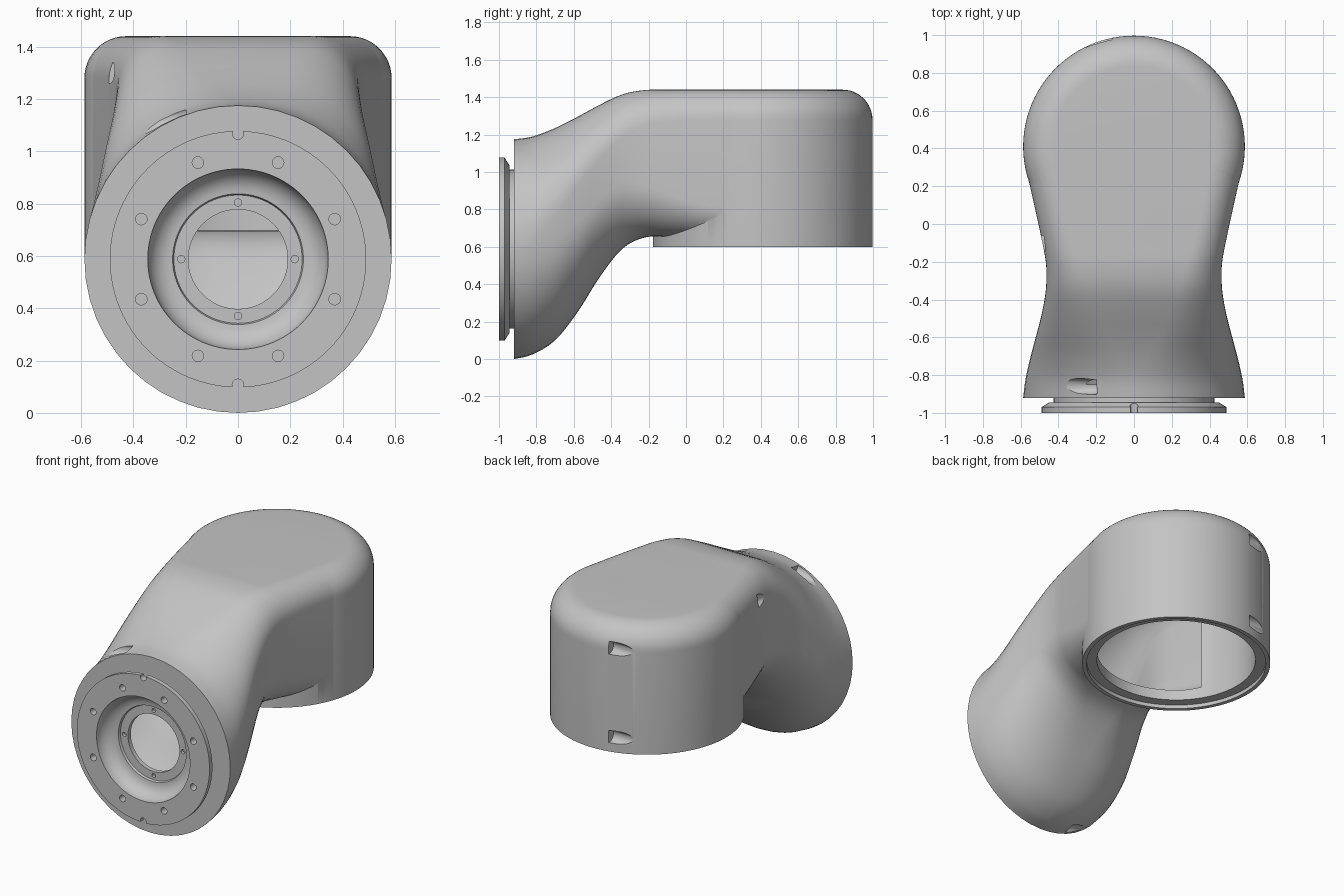
import bpy, bmesh, math
from mathutils import Matrix, Vector

cube = bpy.data.objects.get("Cube")
if cube:
    bpy.data.objects.remove(cube, do_unlink=True)

grey = bpy.data.materials.new("cast_grey")
grey.use_nodes = True
grey.diffuse_color = (0.55, 0.55, 0.55, 1)
grey.node_tree.nodes["Principled BSDF"].inputs["Base Color"].default_value = (0.55, 0.55, 0.55, 1)

R, ZC, YC, TOP, BASE = 0.587, 0.5875, 0.41, 1.44, 0.6
FILLET = 0.16


def finish(name, bm, matrix=Matrix()):
    bmesh.ops.remove_doubles(bm, verts=bm.verts, dist=1e-5)
    bmesh.ops.recalc_face_normals(bm, faces=bm.faces)
    bm.transform(matrix)
    mesh = bpy.data.meshes.new(name)
    bm.to_mesh(mesh)
    bm.free()
    mesh.materials.append(grey)
    obj = bpy.data.objects.new(name, mesh)
    bpy.context.collection.objects.link(obj)
    return obj


def skin(bm, rings, closed):
    """Join equal rings of points with quads; cap the ends when not closed."""
    rows = [[bm.verts.new(p) for p in ring] for ring in rings]
    n = len(rows[0])
    pairs = list(zip(rows, rows[1:])) + ([(rows[-1], rows[0])] if closed else [])
    for a, b in pairs:
        for i in range(n):
            j = (i + 1) % n
            bm.faces.new((a[i], a[j], b[j], b[i]))
    if not closed:
        bm.faces.new(rows[0])
        bm.faces.new(rows[-1])


def lathe(name, profile, matrix, closed=False, sides=96):
    bm = bmesh.new()
    turn = [math.tau * i / sides for i in range(sides)]
    skin(bm, [[(r * math.cos(t), r * math.sin(t), h) for t in turn] for r, h in profile], closed)
    return finish(name, bm, matrix)


def rod(name, radius, length, centre, direction, sides=24):
    rot = Vector(direction).to_track_quat('Z', 'Y').to_matrix().to_4x4()
    h = length / 2
    return lathe(name, [(radius, -h), (radius, h)], Matrix.Translation(centre) @ rot, sides=sides)


def boolean(obj, tool, operation='DIFFERENCE'):
    mod = obj.modifiers.new("cut", 'BOOLEAN')
    mod.operation, mod.object, mod.solver = operation, tool, 'EXACT'
    bpy.context.view_layer.objects.active = obj
    bpy.ops.object.modifier_apply(modifier=mod.name)
    bpy.data.objects.remove(tool, do_unlink=True)


# Neck stations: y, half width, top, bottom, top corner radius, bottom corner radius
STATIONS = [
    (-0.92, R, 1.175, 0.0, R, R),
    (-0.82, 0.574, 1.19, 0.025, 0.55, 0.565),
    (-0.7, 0.547, 1.235, 0.1, 0.47, 0.53),
    (-0.58, 0.515, 1.295, 0.25, 0.37, 0.48),
    (-0.46, 0.485, 1.36, 0.44, 0.29, 0.42),
    (-0.34, 0.466, 1.415, 0.59, 0.23, 0.35),
    (-0.22, 0.465, 1.438, 0.65, 0.19, 0.28),
    (-0.1, 0.485, TOP, 0.655, 0.17, 0.23),
    (0.1, 0.528, TOP, 0.655, FILLET, 0.17),
    (0.3, 0.572, TOP, 0.655, FILLET, 0.15),
    (YC, R, TOP, 0.655, FILLET, 0.15),
]


def smooth_rows(rows, steps):
    out = []
    for i in range(len(rows) - 1):
        a, b, c, d = (rows[min(max(k, 0), len(rows) - 1)] for k in range(i - 1, i + 3))
        for s in range(steps):
            t = s / steps
            out.append([q + t / 2 * (r - p + t * (2 * p - 5 * q + 4 * r - u + t * (3 * (q - r) + u - p)))
                        for p, q, r, u in zip(a, b, c, d)])
    return out + [list(rows[-1])]


def section(y, w, top, bottom, rt, rb, inset, n=12):
    w, top, bottom = w - inset, top - inset, bottom + inset
    rt, rb = (max(0.04, min(r - inset, w)) for r in (rt, rb))
    corners = [(w - rt, top - rt, rt), (rt - w, top - rt, rt),
               (rb - w, bottom + rb, rb), (w - rb, bottom + rb, rb)]
    return [(x + r * math.cos(a), y, z + r * math.sin(a))
            for q, (x, z, r) in enumerate(corners)
            for a in [math.pi / 2 * (q + k / n) for k in range(n + 1)]]


def neck(name, inset=0.0):
    bm = bmesh.new()
    rows = smooth_rows(STATIONS, 4)
    if inset:
        rows = [r for r in rows if -0.87 < r[0] < 0.2]
    skin(bm, [section(*row, inset) for row in rows], False)
    return finish(name, bm)


def domed(name, radius, base, top, fillet):
    """Upright drum with a rounded top edge."""
    arc = [math.pi / 2 * k / 12 for k in range(13)]
    profile = [(radius, base)]
    profile += [(radius - fillet + fillet * math.cos(a), top - fillet + fillet * math.sin(a)) for a in arc]
    return lathe(name, profile, Matrix.Translation((0, YC, 0)))


# Outer casting: flared neck joined to the upright drum
shell = neck("elbow_shell")
boolean(shell, domed("drum", R, BASE, TOP, FILLET), 'UNION')

# Hollow inside, lower seat and front bore
boolean(shell, domed("drum_cavity", 0.495, 0.5, 1.37, 0.1))
boolean(shell, rod("lower_seat", 0.56, 0.2, (0, YC, 0.525), (0, 0, 1), 96))
boolean(shell, neck("neck_cavity", 0.04))
boolean(shell, rod("front_bore", 0.42, 0.3, (0, -0.9, ZC), (0, 1, 0), 96))

# Slanted screw pockets: point, surface normal, drilling direction, slant, length
back = Vector((-0.4, 0.917, 0))
back_point = Vector((0, YC, 0)) + back * R
along = Vector((0.917, 0.4, 0))
pockets = [
    (back_point + Vector((0, 0, 0.7)), back, along, 0.45, 0.26),
    (back_point + Vector((0, 0, 1.29)), back, along, 0.45, 0.26),
    (Vector((-0.3, -0.86, 1.09)), Vector((-0.45, 0, 0.9)), Vector((0.9, 0, 0.45)), 0.3, 0.24),
    (Vector((-0.3, -0.86, 0.085)), Vector((-0.45, 0, -0.9)), Vector((0.9, 0, -0.45)), 0.3, 0.24),
    (Vector((-0.48, -0.13, 1.3)), Vector((-1, 0.1, 0)), Vector((0, 1, 0)), 0.3, 0.14),
    (Vector((-0.425, -0.1, 0.73)), Vector((-1, 0, -0.9)), Vector((0, 1, 0)), 0.3, 0.14),
]
for point, normal, run, slant, length in pockets:
    n, d = normal.normalized(), run.normalized()
    boolean(shell, rod("pocket", 0.042, length, point + n * 0.03, d - n * slant))

# Mounting flange with bowl-shaped centre
bowl = [(0.25 + 0.095 * math.sin(a), -0.905 - 0.095 * (1 - math.cos(a)))
        for a in [math.pi / 2 * k / 8 for k in range(9)]]
profile = [(0.19, -0.86), (0.19, -0.89), (0.245, -0.89)] + bowl
profile += [(0.49, -1), (0.49, -0.97), (0.45, -0.945), (0.425, -0.945), (0.425, -0.86)]
to_front = Matrix.Translation((0, 0, ZC)) @ Matrix.Rotation(-math.pi / 2, 4, 'X')
flange = lathe("mounting_flange", profile, to_front, closed=True)


def drill_ring(count, ring, radius, y, depth, start):
    for k in range(count):
        a = start + math.tau * k / count
        spot = (ring * math.cos(a), y, ZC + ring * math.sin(a))
        boolean(flange, rod("drill", radius, depth, spot, (0, 1, 0), 16))


drill_ring(8, 0.4, 0.022, -1, 0.1, math.pi / 8)
drill_ring(2, 0.48, 0.022, -1, 0.2, math.pi / 2)
drill_ring(4, 0.217, 0.014, -0.89, 0.04, 0)

# Smooth curved faces, crisp rims
for obj in (shell, flange):
    bpy.ops.object.select_all(action='DESELECT')
    obj.select_set(True)
    bpy.context.view_layer.objects.active = obj
    bpy.ops.object.shade_smooth_by_angle(angle=math.radians(30))
